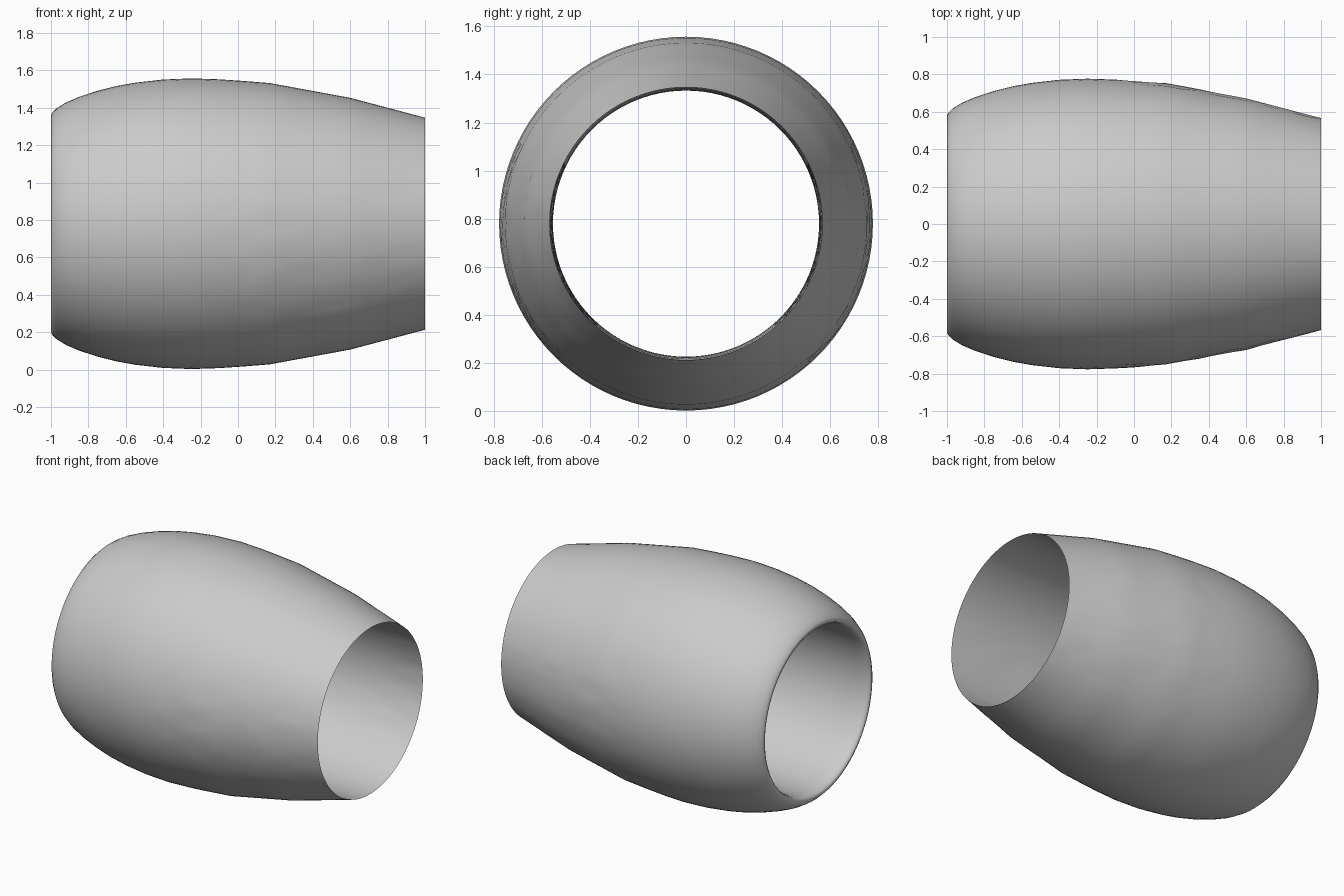
import bpy, bmesh, math, random

random.seed(4)
cube = bpy.data.objects.get("Cube")
if cube:
    bpy.data.objects.remove(cube)

SEGMENTS = 96
CENTRE_Z = 0.78

# Single flat colour
grey = bpy.data.materials.new("plain grey")
grey.use_nodes = True
colour = (0.6, 0.6, 0.6, 1)
grey.diffuse_color = colour
grey.node_tree.nodes["Principled BSDF"].inputs["Base Color"].default_value = colour

# Profile (x, radius): outer skin, rounded intake lip, inner liner
outer = [(1, .567), (.6, .673), (.17, .752), (.02, .764), (-.1, .772), (-.25, .777),
         (-.4, .771), (-.55, .754), (-.65, .736), (-.75, .711), (-.85, .678),
         (-.92, .648), (-.97, .617), (-.992, .595)]
lip = [(-1, .579), (-.992, .565), (-.97, .557), (-.93, .553)]
liner = [(-.6, .554), (-.1, .557), (.5, .562), (1, .567)]


def subdivide(points, step=0.08):
    """Split long profile segments so the dents have enough rows."""
    rows = [points[0]]
    for a, b in zip(points, points[1:]):
        n = max(1, round(abs(b[0] - a[0]) / step))
        rows += [(a[0] + (b[0] - a[0]) * i / n, a[1] + (b[1] - a[1]) * i / n)
                 for i in range(1, n + 1)]
    return rows


def dent(x, angle):
    """Shallow random dents on the lower flanks of the rear half."""
    height = math.sin(angle)
    if -0.1 < x < 0.95 and -0.75 < height < 0.4:
        return random.uniform(-0.005, 0.002)
    return 0


# Revolve the profile around x; the last row closes onto the first
rows = subdivide(outer + lip + liner)[:-1]
bm = bmesh.new()
rings = []
for x, radius in rows:
    ring = []
    for i in range(SEGMENTS):
        angle = math.tau * i / SEGMENTS
        r = radius + (dent(x, angle) if i % 2 == 0 else 0)
        ring.append(bm.verts.new((x, r * math.cos(angle), CENTRE_Z + r * math.sin(angle))))
    rings.append(ring)
for k, ring in enumerate(rings):
    following = rings[(k + 1) % len(rings)]
    for i in range(SEGMENTS):
        j = (i + 1) % SEGMENTS
        bm.faces.new((ring[i], ring[j], following[j], following[i]))
bmesh.ops.recalc_face_normals(bm, faces=bm.faces)

mesh = bpy.data.meshes.new("tapered_cowling")
bm.to_mesh(mesh)
bm.free()
mesh.materials.append(grey)
cowling = bpy.data.objects.new("tapered_cowling", mesh)
bpy.context.collection.objects.link(cowling)

# Smooth shading with a sharp outlet rim
bpy.ops.object.select_all(action='DESELECT')
cowling.select_set(True)
bpy.context.view_layer.objects.active = cowling
bpy.ops.object.shade_smooth_by_angle(angle=math.radians(60))
# The thin rear rim is a knife edge
for edge in mesh.edges:
    if all(mesh.vertices[v].co.x > 0.999 for v in edge.vertices):
        edge.use_edge_sharp = True
